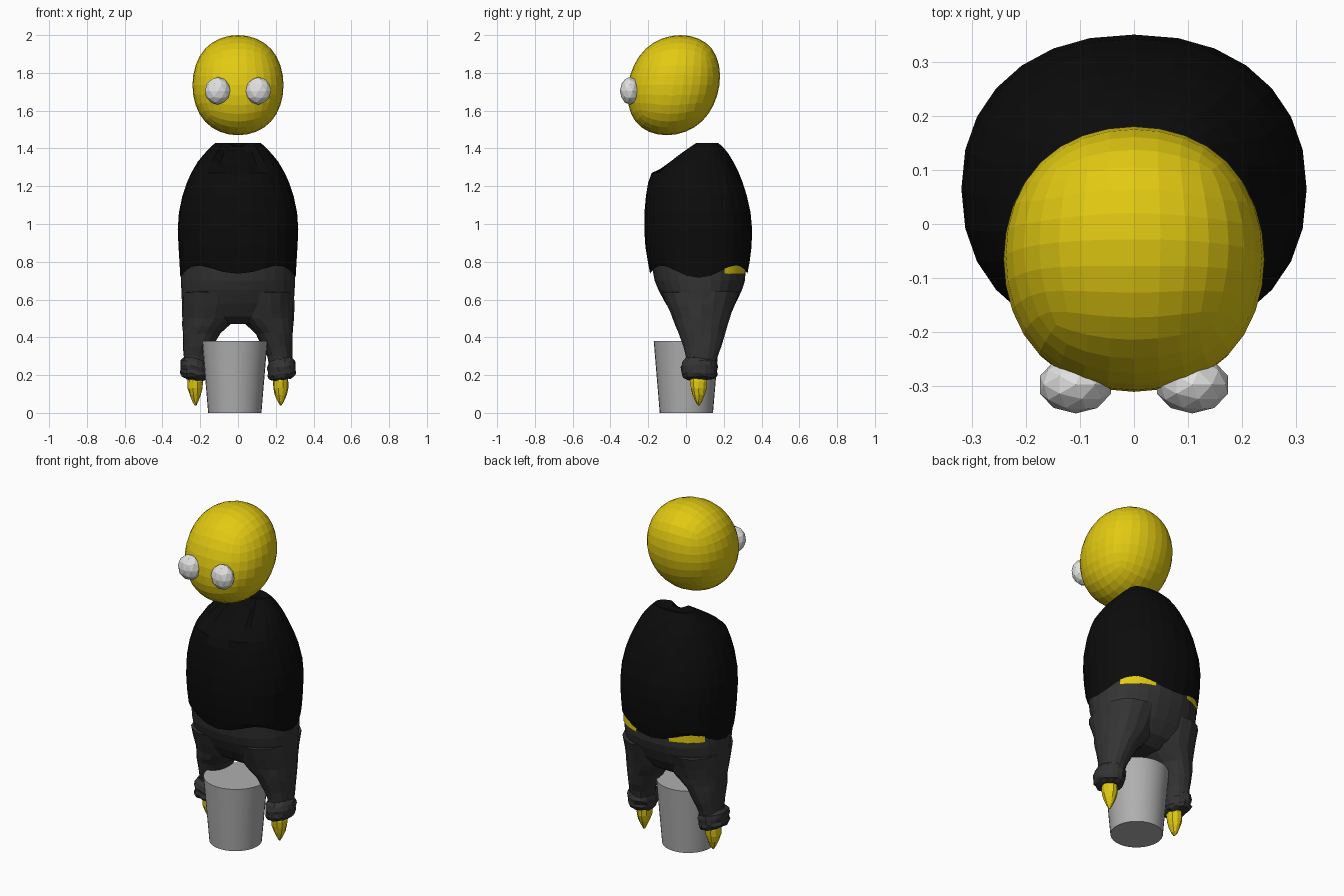
import bpy, bmesh, math, random
from mathutils import Vector

if "Cube" in bpy.data.objects:
    bpy.data.objects.remove(bpy.data.objects["Cube"])

random.seed(4)


def material(name, r, g, b):
    m = bpy.data.materials.new(name)
    m.diffuse_color = (r, g, b, 1)
    m.use_nodes = True
    m.node_tree.nodes["Principled BSDF"].inputs["Base Color"].default_value = m.diffuse_color
    return m


YELLOW = material("yellow skin", 0.76, 0.59, 0.006)
BLACK = material("black cloth", 0.0035, 0.0035, 0.0035)
CHARCOAL = material("charcoal cloth", 0.034, 0.034, 0.034)
WHITE = material("eye white", 0.75, 0.75, 0.75)
GREY = material("grey metal", 0.43, 0.43, 0.43)


def finish(bm, name, mat):
    bmesh.ops.recalc_face_normals(bm, faces=bm.faces)
    me = bpy.data.meshes.new(name)
    bm.to_mesh(me)
    bm.free()
    me.materials.append(mat)
    ob = bpy.data.objects.new(name, me)
    bpy.context.collection.objects.link(ob)
    return ob


def loft(rings, segs=28, power=2.2, caps=(True, True), jitter=0.0, side=1):
    """Stack rounded rings given as (z, x_min, x_max, y_min, y_max)."""
    bm = bmesh.new()
    loops = []
    for z, x0, x1, y0, y1 in rings:
        loop = []
        for i in range(segs):
            a = math.tau * i / segs
            c, s = math.cos(a), math.sin(a)
            x = (x0 + x1) / 2 + (x1 - x0) / 2 * math.copysign(abs(c) ** (2 / power), c)
            y = (y0 + y1) / 2 + (y1 - y0) / 2 * math.copysign(abs(s) ** (2 / power), s)
            j = Vector([random.uniform(-jitter, jitter) for _ in range(3)])
            loop.append(bm.verts.new(Vector((side * x, y, z)) + j))
        loops.append(loop)
    for a, b in zip(loops, loops[1:]):
        for i in range(segs):
            k = (i + 1) % segs
            bm.faces.new((a[i], a[k], b[k], b[i]))
    for loop, cap in zip((loops[0], loops[-1]), caps):
        if cap:
            bm.faces.new(loop)
    return bm, loops


# Head: rounded cube, sheared slightly so the chin juts forward
bm = bmesh.new()
bmesh.ops.create_cube(bm, size=2)
head = finish(bm, "head", YELLOW)
mod = head.modifiers.new("round", "SUBSURF")
mod.levels = mod.render_levels = 3
dg = bpy.context.evaluated_depsgraph_get()
rounded = bpy.data.meshes.new_from_object(head.evaluated_get(dg))
head.modifiers.clear()
head.data = rounded
extent = max(v.co.x for v in rounded.vertices)
for v in rounded.vertices:
    p = v.co / extent
    v.co = (0.241 * p.x, -0.065 + 0.245 * (0.987 * p.y + 0.15 * p.z), 1.735 + 0.265 * p.z)
for p in rounded.polygons:
    p.use_smooth = False

# Eyes
for side, label in ((-1, "left"), (1, "right")):
    bm = bmesh.new()
    bmesh.ops.create_icosphere(bm, subdivisions=2, radius=1)
    for v in bm.verts:
        v.co = (side * 0.108 + 0.069 * v.co.x, -0.297 + 0.053 * v.co.y, 1.705 + 0.073 * v.co.z)
    finish(bm, "eye_" + label, WHITE)

# Shirt: (z, half width, front, back)
shirt_profile = [
    (0.74, 0.305, -0.190, 0.325), (0.80, 0.310, -0.202, 0.337), (0.88, 0.315, -0.215, 0.347),
    (0.97, 0.319, -0.221, 0.350), (1.06, 0.313, -0.220, 0.342), (1.15, 0.294, -0.212, 0.322),
    (1.22, 0.270, -0.200, 0.300), (1.27, 0.248, -0.187, 0.280), (1.33, 0.213, -0.120, 0.250),
    (1.37, 0.180, -0.060, 0.226), (1.40, 0.152, -0.010, 0.203), (1.43, 0.120, 0.050, 0.170)]
bm, loops = loft([(z, -w, w, f, b) for z, w, f, b in shirt_profile], caps=(False, False))
for i, v in enumerate(loops[0]):  # wavy hem
    a = math.tau * i / len(loops[0])
    v.co.z = 0.742 - 0.027 * math.cos(4 * a) + 0.022 * math.sin(a) ** 2
centre = bm.verts.new((0, 0.11, 1.41))  # shallow neck hollow
top = loops[-1]
for i in range(len(top)):
    bm.faces.new((top[i], top[(i + 1) % len(top)], centre))
for v in bm.verts:
    if v.co.y < 0.1 and (v.co.x / 0.105) ** 2 + ((v.co.z - 1.345) / 0.09) ** 2 < 1:
        v.co += Vector((0, 0.024, -0.018))
finish(bm, "shirt", BLACK)

# Bare skin showing under the hem at the two back corners
bm, _ = loft([(0.735, -0.305, 0.305, -0.190, 0.324), (0.79, -0.305, 0.305, -0.190, 0.324)],
             segs=60, caps=(False, False))
hidden = []
for f in bm.faces:
    c = f.calc_center_median()
    a = math.degrees(math.atan2((c.y - 0.067) / 0.257, abs(c.x) / 0.305))
    if not 34 < a < 68:
        hidden.append(f)
bmesh.ops.delete(bm, geom=hidden, context="FACES")
finish(bm, "bare_waist", YELLOW)

# Trousers: seat part
seat = [(0.79, 0.300, -0.183, 0.318), (0.70, 0.302, -0.166, 0.312), (0.65, 0.300, -0.146, 0.296),
        (0.58, 0.295, -0.108, 0.263), (0.51, 0.255, -0.060, 0.215), (0.47, 0.150, 0.000, 0.150)]
bm, _ = loft([(z, -w, w, f, b) for z, w, f, b in seat])
finish(bm, "trouser_seat", CHARCOAL)

# Legs, gathered cuffs and pointed feet, mirrored
leg = [(0.64, -0.02, 0.298, -0.130, 0.285), (0.57, -0.01, 0.298, -0.100, 0.258),
       (0.50, 0.010, 0.296, -0.070, 0.232), (0.46, 0.050, 0.294, -0.055, 0.218),
       (0.42, 0.092, 0.292, -0.038, 0.207), (0.35, 0.132, 0.289, -0.014, 0.187),
       (0.30, 0.155, 0.286, 0.000, 0.167), (0.25, 0.165, 0.286, 0.005, 0.155)]
cuff = [(0.29, 0.70), (0.27, 0.92), (0.245, 1.0), (0.225, 0.94), (0.205, 0.98), (0.185, 0.85), (0.175, 0.55)]
foot = [(0.20, 0.036, 0.042), (0.165, 0.042, 0.048), (0.13, 0.040, 0.044),
        (0.095, 0.031, 0.034), (0.06, 0.016, 0.018), (0.04, 0.004, 0.005)]
for side, label in ((-1, "left"), (1, "right")):
    bm, _ = loft(leg, segs=18, jitter=0.003, side=side)
    finish(bm, "trouser_leg_" + label, CHARCOAL)
    bm, loops = loft([(z, 0.231 - 0.077 * s, 0.231 + 0.077 * s, 0.07 - 0.097 * s, 0.07 + 0.097 * s)
                      for z, s in cuff], segs=18, jitter=0.005, side=side)
    for v in bm.verts:  # outer side sits a little higher
        v.co.z += 0.12 * (abs(v.co.x) - 0.231)
    finish(bm, "cuff_" + label, CHARCOAL)
    bm, _ = loft([(z, 0.226 - a, 0.226 + a, 0.067 - b, 0.067 + b) for z, a, b in foot],
                 segs=10, power=2, jitter=0.002, side=side)
    finish(bm, "foot_" + label, YELLOW)

# Bucket seat, solid and tapered
bm = bmesh.new()
bmesh.ops.create_cone(bm, cap_ends=True, segments=32, radius1=0.141, radius2=0.173, depth=0.38)
bmesh.ops.translate(bm, verts=bm.verts, vec=(-0.017, 0.002, 0.19))
bucket = finish(bm, "bucket", GREY)
bpy.context.view_layer.objects.active = bucket
bucket.select_set(True)
bpy.ops.object.shade_smooth_by_angle()
